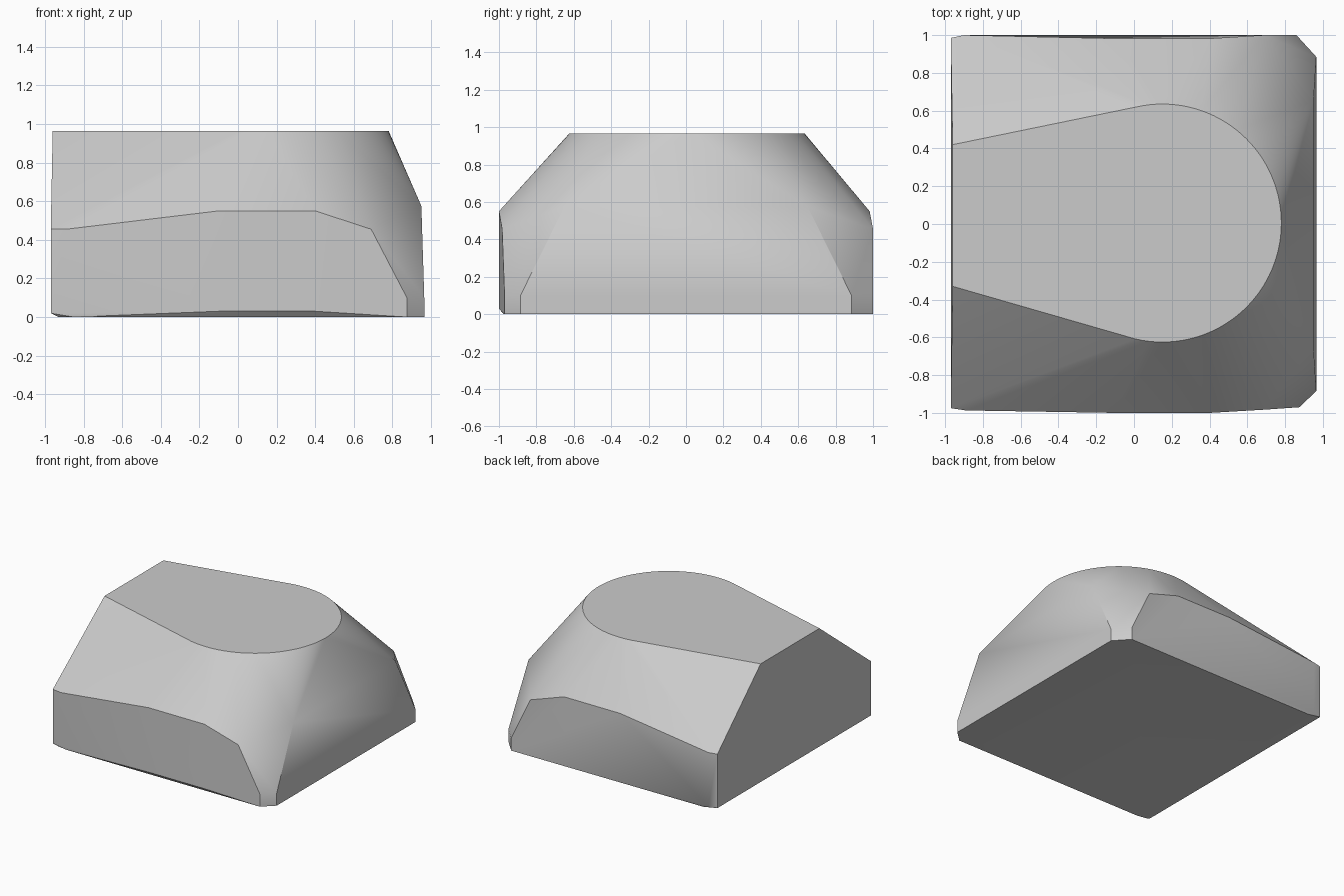
import bpy, bmesh, math

cube = bpy.data.objects.get("Cube")
if cube:
    bpy.data.objects.remove(cube, do_unlink=True)

grey = bpy.data.materials.new("stone grey")
grey.use_nodes = True
colour = (0.6, 0.6, 0.6, 1)
grey.diffuse_color = colour
grey.node_tree.nodes["Principled BSDF"].inputs["Base Color"].default_value = colour

# Flat top: a round nose tapering to a straight left end
TOP = 0.965
points = [(-0.96, 0.42, TOP), (-0.96, -0.33, TOP)]
steps = 64
for i in range(steps + 1):
    a = math.radians(-103 + 206 * i / steps)
    points.append((0.15 + 0.63 * math.cos(a), 0.005 + 0.63 * math.sin(a), TOP))

# Right wall with cut corners
for side in (-1, 1):
    points += [(0.95, side * 0.65, 0.575), (0.965, side * 0.885, 0.1),
               (0.965, side * 0.885, 0)]

# Front wall, bulging a little, with a bevelled bottom edge
points += [(-0.97, -0.975, 0.455), (-0.89, -0.987, 0.455), (-0.1, -1, 0.55),
           (0.4, -1, 0.55), (0.69, -0.983, 0.455), (0.875, -0.97, 0.1),
           (0.875, -0.97, 0), (-0.1, -1, 0.03), (0.4, -1, 0.03),
           (-0.97, -0.975, 0.02), (-0.85, -0.975, 0), (-0.93, -0.96, 0)]

# Back wall
points += [(-0.97, 0.985, 0.455), (-0.9, 1, 0.455), (0.69, 1, 0.455),
           (0.86, 1, 0.1), (0.86, 1, 0), (-0.9, 1, 0.02),
           (-0.97, 0.985, 0.02), (-0.85, 0.99, 0)]
back_ridge = [(-0.1, 1.003, 0.55), (0.4, 1.003, 0.55)]

bm = bmesh.new()
for p in points:
    bm.verts.new(p)
ridge = [bm.verts.new(p) for p in back_ridge]
bmesh.ops.convex_hull(bm, input=bm.verts[:])
# The middle of the back wall is slightly hollow
for v in ridge:
    v.co.y = 0.982
bmesh.ops.delete(bm, geom=[v for v in bm.verts if not v.link_faces], context="VERTS")
bmesh.ops.dissolve_limit(bm, angle_limit=math.radians(0.2),
                         verts=bm.verts[:], edges=bm.edges[:])
bmesh.ops.recalc_face_normals(bm, faces=bm.faces[:])

mesh = bpy.data.meshes.new("body")
bm.to_mesh(mesh)
bm.free()
mesh.materials.append(grey)
body = bpy.data.objects.new("body", mesh)
bpy.context.collection.objects.link(body)

# Smooth flanks, crisp rims
bpy.context.view_layer.objects.active = body
body.select_set(True)
bpy.ops.object.shade_smooth_by_angle(angle=math.radians(30))
